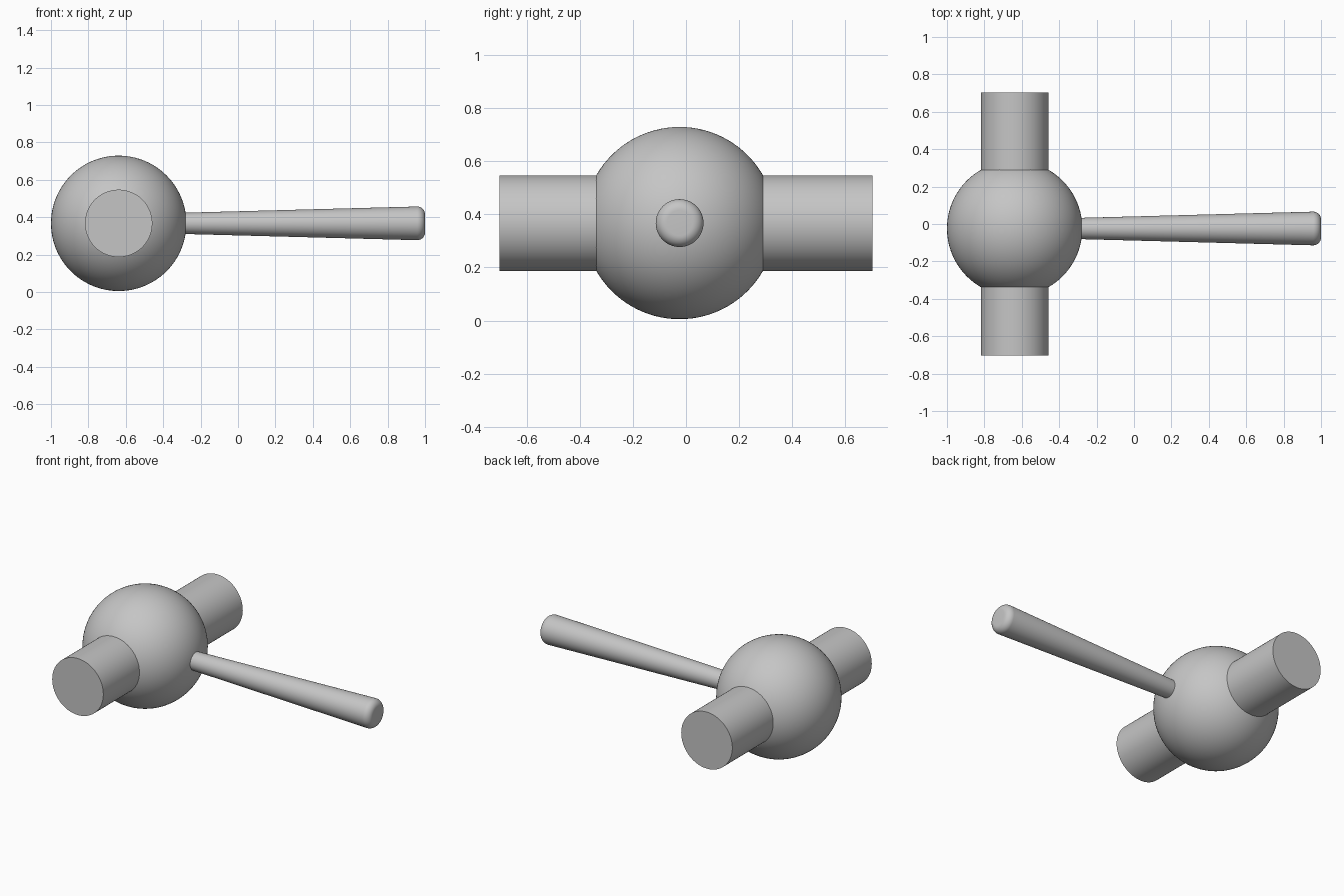
import bpy, bmesh, math
from mathutils import Matrix, Vector

cube = bpy.data.objects.get("Cube")
if cube:
    bpy.data.objects.remove(cube, do_unlink=True)

CENTRE = Vector((-0.638, -0.024, 0.367))
BALL_R = 0.362
PIPE_R = 0.18
PIPE_END = 0.702

grey = bpy.data.materials.new("plain grey")
grey.use_nodes = True
colour = (0.56, 0.56, 0.56, 1)
grey.diffuse_color = colour
grey.node_tree.nodes["Principled BSDF"].inputs["Base Color"].default_value = colour


def lathe(name, profile, axis, origin, steps=96):
    """Spin (distance along axis, radius) points into a closed round solid."""
    bm = bmesh.new()
    pts = [bm.verts.new((r, 0, d)) for d, r in profile]
    edges = [bm.edges.new(pair) for pair in zip(pts, pts[1:])]
    bmesh.ops.spin(bm, geom=pts + edges, cent=(0, 0, 0), axis=(0, 0, 1),
                   angle=math.tau, steps=steps)
    bmesh.ops.remove_doubles(bm, verts=bm.verts, dist=1e-5)
    bmesh.ops.recalc_face_normals(bm, faces=bm.faces)
    turn = Vector((0, 0, 1)).rotation_difference(Vector(axis)).to_matrix().to_4x4()
    bm.transform(Matrix.Translation(origin) @ turn)
    mesh = bpy.data.meshes.new(name)
    bm.to_mesh(mesh)
    bm.free()
    mesh.materials.append(grey)
    obj = bpy.data.objects.new(name, mesh)
    bpy.context.collection.objects.link(obj)
    bpy.ops.object.select_all(action='DESELECT')
    obj.select_set(True)
    bpy.context.view_layer.objects.active = obj
    bpy.ops.object.shade_smooth_by_angle(angle=math.radians(30))
    return obj


# Round valve body
arc = [math.pi * i / 48 for i in range(49)]
lathe("ball_body", [(-BALL_R * math.cos(a), BALL_R * math.sin(a)) for a in arc],
      (0, 0, 1), CENTRE)

# Pipe stubs, starting just inside the ball
for name, side in (("front_pipe", -1), ("back_pipe", 1)):
    length = PIPE_END - side * CENTRE.y
    lathe(name, [(0.25, 0), (0.25, PIPE_R), (length, PIPE_R), (length, 0)],
          (0, side, 0), CENTRE)

# Tapered lever with a rounded tip
tip = 1 - CENTRE.x
tip_r, fillet = 0.09, 0.042
quarter = [math.pi / 2 * i / 10 for i in range(11)]
rounding = [(tip - fillet + fillet * math.sin(a), tip_r - fillet + fillet * math.cos(a))
            for a in quarter]
lathe("lever", [(0.32, 0), (0.32, 0.056)] + rounding + [(tip, 0)],
      (1, 0, 0), CENTRE, steps=64)
